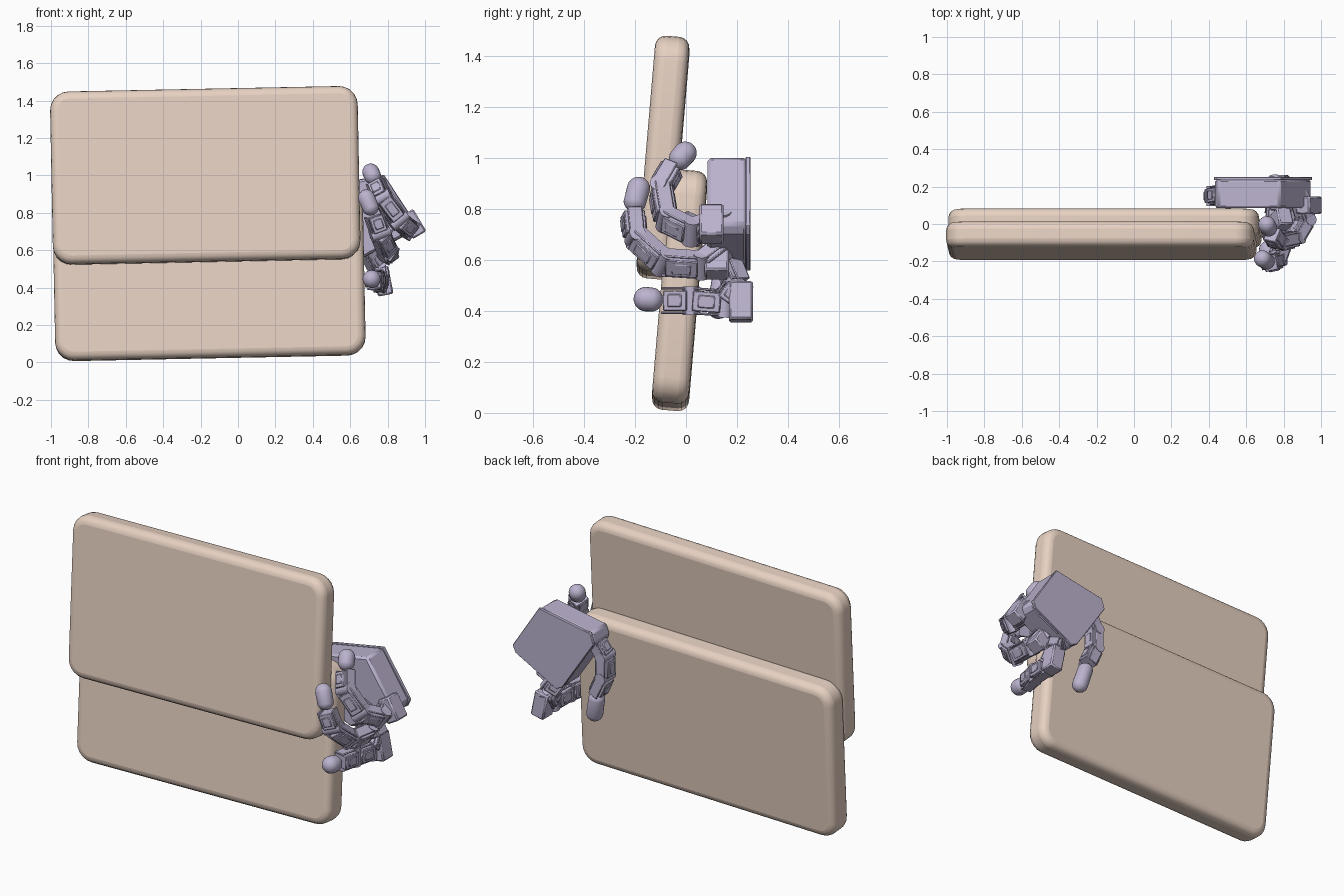
import bpy, bmesh, math
from mathutils import Vector, Matrix

if "Cube" in bpy.data.objects:
    bpy.data.objects.remove(bpy.data.objects["Cube"])

def material(name, rgb):
    m = bpy.data.materials.new(name)
    m.diffuse_color = (*rgb, 1)
    m.use_nodes = True
    m.node_tree.nodes["Principled BSDF"].inputs["Base Color"].default_value = m.diffuse_color
    return m

TAN = material("tan", (0.80, 0.64, 0.54))
LILAC = material("lilac", (0.50, 0.45, 0.62))

def finish(name, bm, mat, bevel=0, segs=1):
    bmesh.ops.recalc_face_normals(bm, faces=bm.faces)
    me = bpy.data.meshes.new(name)
    bm.to_mesh(me)
    bm.free()
    ob = bpy.data.objects.new(name, me)
    bpy.context.collection.objects.link(ob)
    me.materials.append(mat)
    if bevel:
        b = ob.modifiers.new("bevel", 'BEVEL')
        b.width, b.segments = bevel, segs
        b.limit_method, b.angle_limit = 'ANGLE', math.radians(40)
    bpy.ops.object.select_all(action='DESELECT')
    ob.select_set(True)
    bpy.context.view_layer.objects.active = ob
    bpy.ops.object.shade_smooth_by_angle(angle=math.radians(35))
    return ob

# Two overlapping slabs, leaning back and rolled slightly
def slab(name, centre, size):
    bm = bmesh.new()
    bmesh.ops.create_cube(bm, size=1)
    bmesh.ops.scale(bm, vec=size, verts=bm.verts)
    corners = [e for e in bm.edges
               if abs(e.verts[0].co.y - e.verts[1].co.y) > 0.01]
    bmesh.ops.bevel(bm, geom=corners, offset=0.1, segments=5,
                    profile=0.5, affect='EDGES')
    ob = finish(name, bm, TAN, 0.042, 4)
    ob.location = centre
    ob.rotation_euler = (-0.085, -0.02, 0)
    return ob

slab("upper_slab", (-0.175, -0.09, 1.0), (1.645, 0.135, 0.925))
slab("lower_slab", (-0.155, -0.025, 0.48), (1.66, 0.145, 0.915))

# Palm: a prism behind the slabs with a thin back cover
def prism(name, pts, y0, y1, bevel):
    bm = bmesh.new()
    f = bm.faces.new([bm.verts.new((x, y0, z)) for x, z in pts])
    r = bmesh.ops.extrude_face_region(bm, geom=[f])
    bmesh.ops.translate(bm, vec=(0, y1 - y0, 0),
                        verts=[v for v in r["geom"] if isinstance(v, bmesh.types.BMVert)])
    return finish(name, bm, LILAC, bevel)

PALM = [(0.78, 1.0), (0.95, 0.74), (0.93, 0.70), (0.67, 0.56), (0.63, 0.58), (0.43, 0.88), (0.45, 0.94)]
prism("palm_body", PALM, 0.085, 0.238, 0.012)
mid = Vector((0.70, 0.79))
prism("palm_cover", [tuple(mid + (Vector(p) - mid) * 1.015) for p in PALM], 0.234, 0.252, 0.003)

# Finger parts: oriented motor boxes with side plates, and rounded tips
def frame(a, b, side):
    z = (b - a).normalized()
    x = (side - z * side.dot(z)).normalized()
    y = z.cross(x)
    return Matrix.Translation((a + b) / 2) @ Matrix((x, y, z)).transposed().to_4x4()

def box(bm, mat, size, offset=(0, 0, 0)):
    bmesh.ops.create_cube(bm, size=1, matrix=mat @ Matrix.Translation(offset)
                          @ Matrix.Diagonal((*size, 1)))

def link(name, a, b, side, w=0.095):
    length = (b - a).length
    m = frame(a, b, side)
    bm = bmesh.new()
    box(bm, m, (w * 0.80, w * 0.88, length * 0.84))
    for s in (-1, 1):
        box(bm, m, (w * 0.1, w * 0.62, length * 1.05), (s * w * 0.48, 0, 0))
        box(bm, m, (w * 0.5, w * 0.08, length * 0.5), (0, s * w * 0.47, 0))
    finish(name, bm, LILAC, 0.006)
    # joint axle at the start of the link
    bm = bmesh.new()
    rot = frame(a, b, side).to_3x3().to_4x4() @ Matrix.Rotation(math.pi / 2, 4, 'Y')
    bmesh.ops.create_cone(bm, cap_ends=True, segments=16, radius1=w * 0.34, radius2=w * 0.34,
                          depth=w * 1.12, matrix=Matrix.Translation(a) @ rot)
    finish(name + "_axle", bm, LILAC)

def tip(name, a, b, side, r=0.045):
    m = frame(a, b, side)
    half = (b - a).length / 2
    bm = bmesh.new()
    bmesh.ops.create_uvsphere(bm, u_segments=20, v_segments=12, radius=r)
    for v in bm.verts:
        v.co.z += half - r if v.co.z > -1e-4 else -half + r
    bm.transform(m)
    finish(name, bm, LILAC)

def finger(name, pts, side, w=0.095):
    pts, side = [Vector(p) for p in pts], Vector(side)
    for i in range(len(pts) - 2):
        link(f"{name}_link_{i + 1}", pts[i], pts[i + 1], side, w)
    tip(name + "_tip", pts[-2], pts[-1], side, w * 0.48)

# Three fingers curl round the slab edge, the thumb lies behind it
ACROSS = (0.55, 0.1, 0.83)
finger("upper_finger", [(0.88, 0.15, 0.75), (0.92, 0.02, 0.71), (0.86, -0.08, 0.76),
                        (0.77, -0.10, 0.88), (0.735, -0.05, 0.965), (0.695, 0.025, 1.05)], ACROSS)
finger("middle_finger", [(0.77, 0.16, 0.66), (0.81, 0.06, 0.58), (0.80, -0.09, 0.59),
                         (0.76, -0.20, 0.69), (0.725, -0.21, 0.79), (0.67, -0.175, 0.92)], ACROSS)
finger("lower_finger", [(0.70, 0.16, 0.60), (0.755, 0.20, 0.50), (0.76, 0.15, 0.43),
                        (0.745, 0.02, 0.44), (0.72, -0.09, 0.44), (0.71, -0.205, 0.45)], (0, 0, 1), 0.1)
finger("thumb", [(0.47, 0.16, 0.86), (0.42, 0.15, 0.78), (0.42, 0.15, 0.66),
                 (0.47, 0.15, 0.55), (0.515, 0.12, 0.37)], (0, 1, 0), 0.095)

# Knuckle motors between palm and fingers
for i, (a, b) in enumerate([((0.90, 0.10, 0.80), (0.97, 0.10, 0.68)),
                            ((0.76, 0.12, 0.66), (0.83, 0.12, 0.54)),
                            ((0.76, 0.215, 0.51), (0.79, 0.215, 0.36)),
                            ((0.80, -0.02, 0.74), (0.78, 0.07, 0.70))]):
    bm = bmesh.new()
    box(bm, frame(Vector(a), Vector(b), Vector((0, 1, 0))),
        (0.095, 0.085, (Vector(b) - Vector(a)).length))
    finish(f"knuckle_motor_{i + 1}", bm, LILAC, 0.008)
